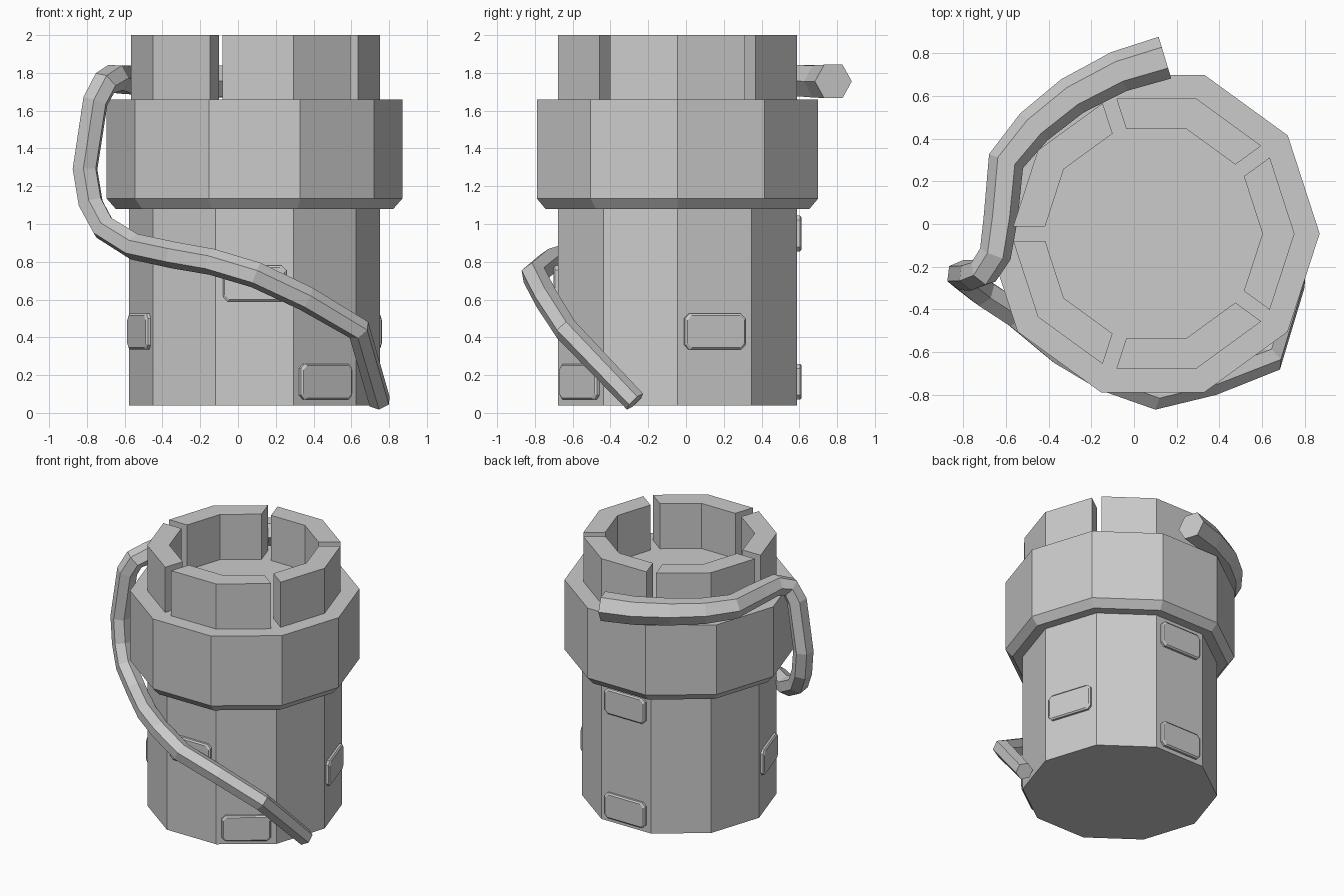
import bpy, math
from mathutils import Vector, Matrix

if "Cube" in bpy.data.objects:
    bpy.data.objects.remove(bpy.data.objects["Cube"])

CX, CY, SIDES = 0.0875, -0.045, 10
R_BODY, R_IN = 0.665, 0.515


def make(name, verts, faces):
    me = bpy.data.meshes.new(name)
    me.from_pydata([tuple(v) for v in verts], [], faces)
    me.update()
    ob = bpy.data.objects.new(name, me)
    bpy.context.collection.objects.link(ob)
    return ob


def loft(name, rings):
    """Join equal-sized counter-clockwise rings into a closed, capped solid."""
    n = len(rings[0])
    faces = [tuple(reversed(range(n)))]
    for k in range(len(rings) - 1):
        for i in range(n):
            j = (i + 1) % n
            faces.append((k * n + i, k * n + j, (k + 1) * n + j, (k + 1) * n + i))
    faces.append(tuple(range((len(rings) - 1) * n, len(rings) * n)))
    return make(name, [v for r in rings for v in r], faces)


def corner(r, deg, z=0.0):
    a = math.radians(deg)
    return Vector((CX + r * math.cos(a), CY + r * math.sin(a), z))


def decagon(r, z):
    return [corner(r, 36 * i, z) for i in range(SIDES)]


# Main body and chamfered collar
loft("body", [decagon(R_BODY, 0.04), decagon(R_BODY, 1.12)])
loft("collar", [decagon(0.735, 1.08), decagon(0.783, 1.135), decagon(0.783, 1.66)])

# Five crown wall segments separated by narrow slots
slot = 0.034 / math.sin(math.radians(72))
for k in range(5):
    mid = 72 * k
    prof = []
    for r, order in ((R_BODY, (-1, 0, 1)), (R_IN, (1, 0, -1))):
        tip = corner(r, mid)
        for s in order:
            p = corner(r, mid + 36 * s)
            prof.append(p + (tip - p).normalized() * slot if s else tip)
    loft(f"crown_wall_{k + 1}",
         [[p + Vector((0, 0, z)) for p in prof] for z in (1.65, 2.0)])


# Raised pads with clipped corners on chosen faces
def pad(name, deg, z):
    def ring(w, h, c, d):
        pts = [(w, -h + c), (w, h - c), (w - c, h), (-w + c, h),
               (-w, h - c), (-w, -h + c), (-w + c, -h), (w - c, -h)]
        return [(x, y, d) for x, y in pts]
    ob = loft(name, [ring(0.168, 0.095, 0.024, -0.02),
                     ring(0.168, 0.095, 0.024, 0.016),
                     ring(0.158, 0.085, 0.024, 0.025)])
    a = math.radians(deg)
    n = Vector((math.cos(a), math.sin(a), 0))
    t = Vector((-n.y, n.x, 0))
    m = Matrix((t, (0, 0, 1), n)).transposed().to_4x4()
    m.translation = corner(R_BODY * math.cos(math.pi / SIDES), deg, z)
    ob.data.transform(m)


for i, (deg, z) in enumerate([(270, 0.685), (306, 0.165), (198, 0.43),
                              (18, 0.43), (90, 0.95), (90, 0.165)]):
    pad(f"raised_pad_{i + 1}", deg, z)

# Six-sided tapering cable wrapped around the body: x, y, z, radius
path = [
    (0.145, 0.78, 1.755, 0.102), (-0.07, 0.715, 1.755, 0.098),
    (-0.29, 0.60, 1.76, 0.094), (-0.47, 0.455, 1.76, 0.09),
    (-0.60, 0.295, 1.765, 0.086), (-0.625, 0.03, 1.77, 0.08),
    (-0.65, -0.14, 1.775, 0.076), (-0.705, -0.225, 1.745, 0.073),
    (-0.755, -0.24, 1.65, 0.072), (-0.81, -0.24, 1.29, 0.071),
    (-0.78, -0.265, 1.11, 0.071), (-0.71, -0.32, 0.98, 0.071),
    (-0.55, -0.425, 0.88, 0.071), (-0.34, -0.60, 0.835, 0.071),
    (-0.14, -0.72, 0.80, 0.07), (0.095, -0.805, 0.73, 0.07),
    (0.36, -0.74, 0.605, 0.068), (0.64, -0.635, 0.44, 0.065),
    (0.75, -0.27, 0.06, 0.06)]
pts = [Vector(p[:3]) for p in path]
rings, u, prev = [], None, None
for i, p in enumerate(pts):
    a = (p - pts[i - 1]).normalized() if i else (pts[1] - p).normalized()
    b = (pts[i + 1] - p).normalized() if i < len(pts) - 1 else a
    t = (a + b).normalized()
    if u is None:
        u = Vector((0, 0, 1)).cross(t).normalized()
    else:
        u = prev.rotation_difference(t) @ u
    v, prev = t.cross(u), t
    rings.append([p + path[i][3] * (u * math.cos(q * math.pi / 3) + v * math.sin(q * math.pi / 3))
                  for q in range(6)])
loft("cable", rings)
